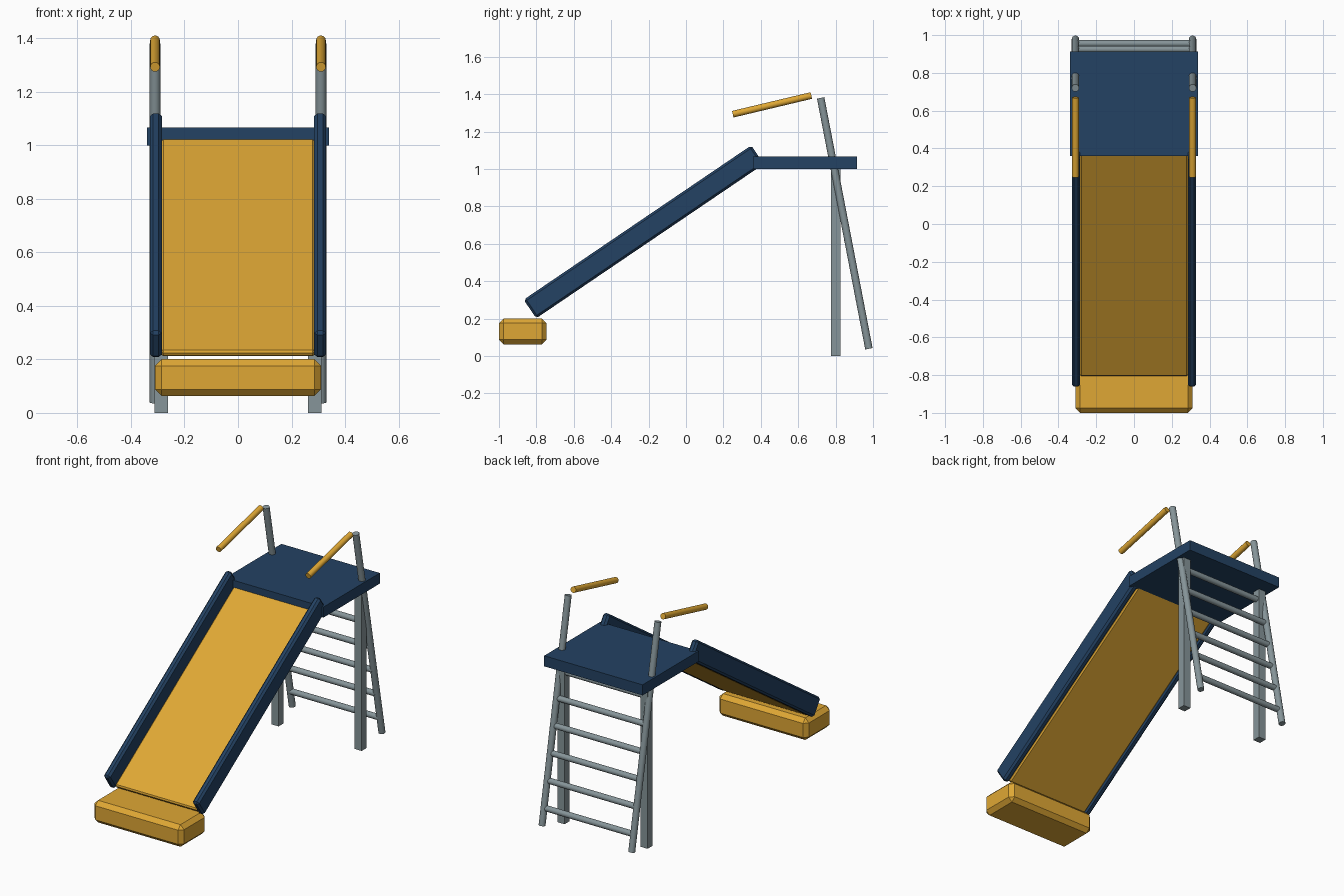
import bpy
from math import atan2, cos, sin
from mathutils import Vector

if "Cube" in bpy.data.objects:
    bpy.data.objects.remove(bpy.data.objects["Cube"], do_unlink=True)


def material(name, rgb):
    mat = bpy.data.materials.new(name)
    mat.use_nodes = True
    mat.diffuse_color = (*rgb, 1)
    mat.node_tree.nodes["Principled BSDF"].inputs["Base Color"].default_value = (*rgb, 1)
    return mat


yellow = material("warm_yellow", (0.74, 0.39, 0.035))
blue = material("navy_blue", (0.017, 0.054, 0.125))
grey = material("steel_grey", (0.24, 0.30, 0.32))


def box(name, center, size, mat, bevel=0, tilt=0):
    bpy.ops.mesh.primitive_cube_add(size=1, location=center, rotation=(tilt, 0, 0))
    obj = bpy.context.object
    obj.name = name
    obj.scale = size
    bpy.ops.object.transform_apply(location=False, rotation=False, scale=True)
    obj.data.materials.append(mat)
    if bevel:
        mod = obj.modifiers.new("chamfer", "BEVEL")
        mod.width = bevel
        mod.segments = 1
    return obj


def tube(name, start, end, radius, mat):
    start, end = Vector(start), Vector(end)
    axis = end - start
    bpy.ops.mesh.primitive_cylinder_add(vertices=16, radius=radius, depth=axis.length,
                                        location=(start + end) / 2)
    obj = bpy.context.object
    obj.name = name
    obj.rotation_euler = axis.to_track_quat("Z", "Y").to_euler()
    obj.data.materials.append(mat)
    bpy.ops.object.shade_smooth_by_angle()
    return obj


# Platform and landing pad
box("platform", (0, 0.637, 1.033), (0.68, 0.555, 0.066), blue)
box("landing_pad", (0, -0.873, 0.132), (0.62, 0.254, 0.138), yellow, 0.025)

# Sloping chute: bed sits low between the two side walls
slope = atan2(0.817, 1.205)
mid = Vector((0, -0.226, 0.664))
normal = Vector((0, -sin(slope), cos(slope)))
box("slide_bed", mid - normal * 0.046, (0.574, 1.45, 0.028), yellow, 0.008, slope)

# Ladder stringer line in the side plane
top = Vector((0, 0.72, 1.38))
foot = Vector((0, 0.978, 0.039))

for side, label in ((1, "left"), (-1, "right")):
    across = Vector((0.31 * side, 0, 0))
    box(f"{label}_slide_wall", mid + across * 0.99, (0.044, 1.47, 0.12), blue, 0.012, slope)
    box(f"{label}_post", (0.287 * side, 0.80, 0.505), (0.05, 0.05, 1.01), grey)
    tube(f"{label}_ladder_rail", foot + across, top + across, 0.02, grey)
    tube(f"{label}_handrail", across + Vector((0, 0.25, 1.293)),
         across + Vector((0, 0.67, 1.393)), 0.018, yellow)

# Rungs evenly spaced up the ladder
for i in range(6):
    z = 0.14 + 0.16 * i
    point = foot.lerp(top, (z - foot.z) / (top.z - foot.z)) - Vector((0, 0.003, 0))
    across = Vector((0.31, 0, 0))
    tube(f"rung_{i + 1}", point - across, point + across, 0.018, grey)
